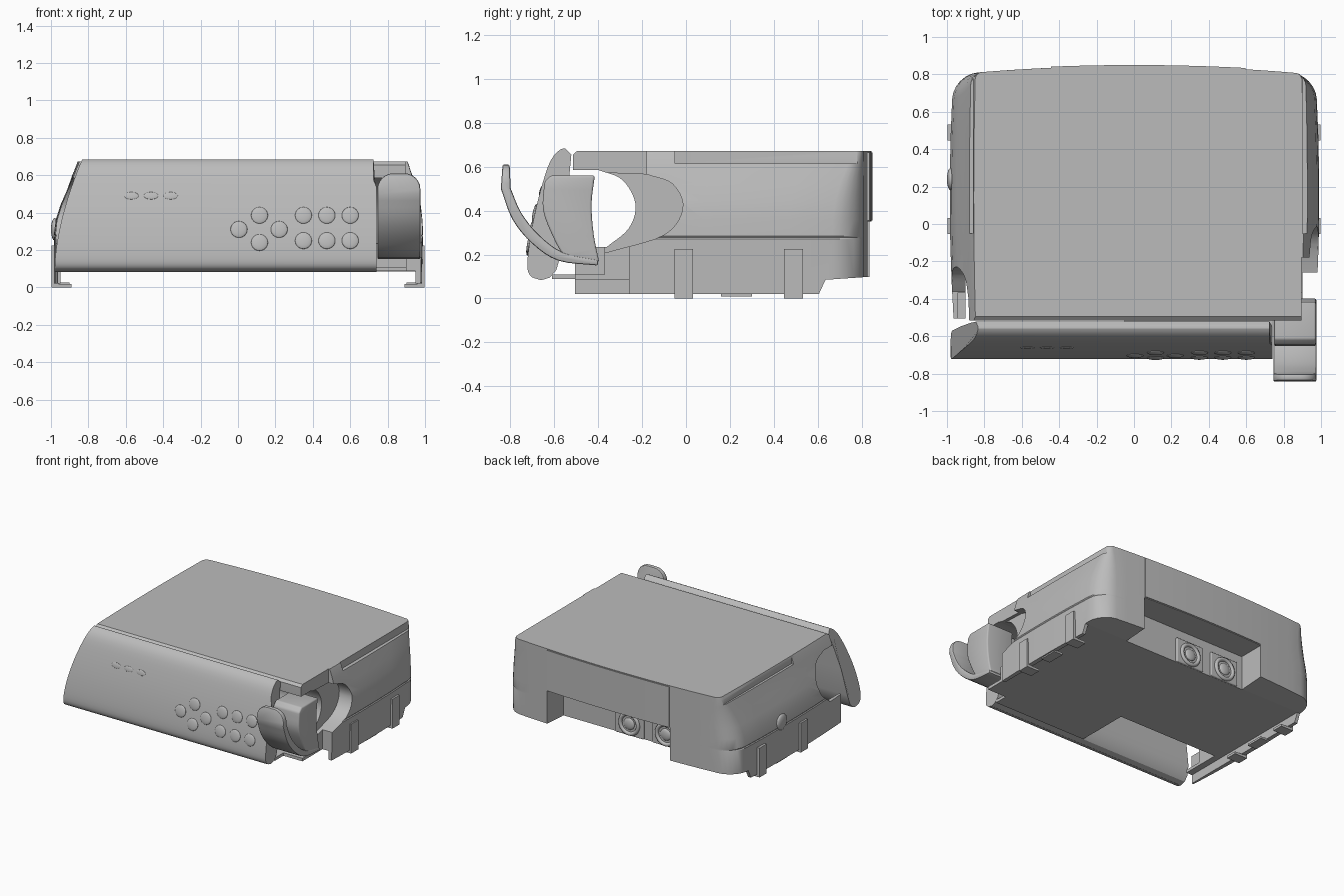
import bpy, bmesh, math
from mathutils import Vector, Matrix

old = bpy.data.objects.get("Cube")
if old:
    bpy.data.objects.remove(old)

grey = bpy.data.materials.new("neutral grey")
grey.use_nodes = True
grey.diffuse_color = (0.5, 0.5, 0.5, 1)
grey.node_tree.nodes["Principled BSDF"].inputs["Base Color"].default_value = (0.5, 0.5, 0.5, 1)


def finish(bm, name):
    bmesh.ops.recalc_face_normals(bm, faces=bm.faces)
    me = bpy.data.meshes.new(name)
    bm.to_mesh(me)
    bm.free()
    ob = bpy.data.objects.new(name, me)
    bpy.context.collection.objects.link(ob)
    me.materials.append(grey)
    return ob


def activate(ob):
    bpy.ops.object.select_all(action='DESELECT')
    ob.select_set(True)
    bpy.context.view_layer.objects.active = ob


def smooth(ob, angle=35):
    activate(ob)
    bpy.ops.object.shade_smooth_by_angle(angle=math.radians(angle))
    return ob


def bevel(ob, width, segments=3):
    mod = ob.modifiers.new("soft edges", 'BEVEL')
    mod.width, mod.segments, mod.limit_method = width, segments, 'ANGLE'
    mod.angle_limit = math.radians(40)
    activate(ob)
    bpy.ops.object.modifier_apply(modifier=mod.name)
    return ob


def prism(name, pts, left, right):
    """Extrude a y-z profile along x; the ends may depend on z."""
    bm = bmesh.new()
    ends = [[bm.verts.new((f(z) if callable(f) else f, y, z)) for y, z in pts] for f in (left, right)]
    for i in range(len(pts)):
        j = (i + 1) % len(pts)
        bm.faces.new((ends[0][i], ends[0][j], ends[1][j], ends[1][i]))
    bm.faces.new(ends[0])
    bm.faces.new(ends[1][::-1])
    return finish(bm, name)


def box(name, x, y, z):
    return prism(name, [(y[0], z[0]), (y[1], z[0]), (y[1], z[1]), (y[0], z[1])], x[0], x[1])


def spline(pts, steps=4):
    """Smooth open path through the points."""
    p = [Vector(q) for q in pts]
    p = [2 * p[0] - p[1]] + p + [2 * p[-1] - p[-2]]
    out = []
    for a, b, c, d in zip(p, p[1:], p[2:], p[3:]):
        for k in range(steps):
            t = k / steps
            out.append(0.5 * (2 * b + (c - a) * t + (2 * a - 5 * b + 4 * c - d) * t ** 2
                              + (3 * b - a - 3 * c + d) * t ** 3))
    return [tuple(q) for q in out + [p[-2]]]


def cut(ob, cutter):
    mod = ob.modifiers.new("cut", 'BOOLEAN')
    mod.operation, mod.solver, mod.object = 'DIFFERENCE', 'EXACT', cutter
    activate(ob)
    bpy.ops.object.modifier_apply(modifier=mod.name)
    bpy.data.objects.remove(cutter)


def disc(name, centre, normal, radius, depth):
    """Shallow rounded button facing along the normal."""
    bm = bmesh.new()
    bmesh.ops.create_uvsphere(bm, u_segments=24, v_segments=16, radius=1)
    rot = Vector((0, 0, 1)).rotation_difference(Vector(normal)).to_matrix().to_4x4()
    bm.transform(Matrix.Translation(centre) @ rot @ Matrix.Diagonal((*radius, depth, 1)))
    return smooth(finish(bm, name), 60)


# Main housing: stacked plan outlines with bowed back and sides
def outline(xl, xr, front, r, bulge):
    back, pts = 0.8, []
    pts += [(xr, front + (back - r - front) * i / 6) for i in range(6)]
    for cx, start in ((xr - r, 0), (xl + r, 90)):
        for i in range(7):
            a = math.radians(start + 15 * i)
            pts.append((cx + r * math.cos(a), back - r + r * math.sin(a)))
        if start == 0:
            pts += [(xr - r + (xl - xr + 2 * r) * i / 20, back) for i in range(1, 20)]
    pts += [(xl, back - r + (front - back + r) * i / 6) for i in range(1, 7)]
    out = []
    for x, y in pts:
        side = x / 0.95
        out.append((x + bulge * side * (1 - ((y - 0.15) / 0.65) ** 2),
                    y + 0.045 * (1 - side ** 2) * max(0, y / back)))
    return out


levels = [(0.02, -0.965, 0.965, -0.505, 0.13), (0.27, -0.965, 0.97, -0.505, 0.13),
          (0.277, -0.96, 0.965, -0.5, 0.13), (0.284, -0.965, 0.97, -0.505, 0.13),
          (0.36, -0.955, 0.966, -0.51, 0.13), (0.44, -0.93, 0.957, -0.51, 0.12),
          (0.52, -0.905, 0.942, -0.51, 0.1), (0.6, -0.877, 0.922, -0.515, 0.07),
          (0.655, -0.856, 0.905, -0.515, 0.04), (0.672, -0.848, 0.897, -0.495, 0.035)]
bm = bmesh.new()
rings = []
for z, xl, xr, front, r in levels:
    bulge = 0.02 if z < 0.5 else 0.01
    rings.append([bm.verts.new((x, y, z)) for x, y in outline(xl, xr, front, r, bulge)])
for a, b in zip(rings, rings[1:]):
    for i in range(len(a)):
        j = (i + 1) % len(a)
        bm.faces.new((a[i], a[j], b[j], b[i]))
bm.faces.new(rings[0][::-1])
bm.faces.new(rings[-1])
housing = finish(bm, "housing")

# Hand opening running across the front, and the wider scoop on the left side
arch = spline([(-0.4, 0.585), (-0.29, 0.54), (-0.23, 0.43), (-0.26, 0.32), (-0.36, 0.235)], 5)
cut(housing, prism("cutter", [(-0.7, 0.585)] + arch + [(-0.7, 0.235)], -1.2, 1.2))
scoop = spline([(-0.18, 0.565), (-0.06, 0.52), (-0.015, 0.41), (-0.1, 0.29), (-0.36, 0.21)], 5)
cut(housing, prism("cutter", [(-0.7, 0.585)] + scoop + [(-0.7, 0.21)], 0.87, 1.2))
cut(housing, box("cutter", (0.895, 1.2), (-0.7, -0.18), (0.3, 0.8)))
cut(housing, box("cutter", (0.9, 1.2), (-0.7, -0.26), (-0.1, 0.4)))
# Thin floor under the hand opening
cut(housing, box("cutter", (-0.945, 1.2), (-0.7, -0.37), (0.11, 0.4)))
# Grooves along the top side edges
cut(housing, box("cutter", (0.9, 1.2), (-0.05, 0.78), (0.615, 0.8)))
cut(housing, box("cutter", (-1.2, -0.862), (-0.05, 0.78), (0.615, 0.8)))
# Raised underside between thin side skirts, raised rear corners
cut(housing, box("cutter", (-0.95, 0.95), (-0.7, 0.64), (-0.1, 0.087)))
cut(housing, prism("cutter", [(0.6, -0.1), (0.605, 0.02), (0.635, 0.085), (1, 0.11), (1, -0.1)], -1.2, 1.2))
# Connector recess and front notch in the floor
cut(housing, box("cutter", (-0.45, 0.6), (0.63, 1.2), (-0.1, 0.35)))
cut(housing, box("cutter", (-0.9, -0.05), (-0.7, -0.2), (-0.1, 0.3)))
smooth(housing, 28)

# Floor lip reaching the front panel
box("floor_lip", (-0.05, 0.74), (-0.61, -0.5), (0.088, 0.11))

# Rear cover plate and the two connectors under it
bm = bmesh.new()
edge = [(-0.445 + 1.04 * i / 10) for i in range(11)]
faces = [[bm.verts.new((x, 0.85 - 0.04 * (x / 0.95) ** 2 - d, z)) for x in edge]
         for d, z in ((0.03, 0.355), (0, 0.355), (0, 0.665), (0.03, 0.665))]
for k in range(4):
    a, b = faces[k], faces[(k + 1) % 4]
    for i in range(10):
        bm.faces.new((a[i], a[i + 1], b[i + 1], b[i]))
bm.faces.new([f[0] for f in faces])
bm.faces.new([f[-1] for f in faces])
smooth(finish(bm, "rear_cover"))
for n, x in enumerate((0.03, -0.28)):
    bevel(box(f"connector_block_{n}", (x - 0.12, x + 0.12), (0.58, 0.645), (0.088, 0.28)), 0.008)
    bpy.ops.mesh.primitive_torus_add(major_radius=0.075, minor_radius=0.015, major_segments=32,
                                     minor_segments=8, location=(x, 0.645, 0.18), rotation=(math.pi / 2, 0, 0))
    ring = bpy.context.object
    ring.name = f"connector_ring_{n}"
    ring.data.materials.append(grey)
    smooth(ring, 60)
    disc(f"connector_plug_{n}", (x, 0.645, 0.18), (0, 1, 0), (0.045, 0.045), 0.015)

# Sloped front panel with slanted right end
front_path = spline([(-0.66, 0.083), (-0.71, 0.105), (-0.722, 0.17), (-0.7, 0.33), (-0.66, 0.5),
                     (-0.615, 0.63), (-0.56, 0.683), (-0.522, 0.655)])
back_path = [(-0.53, 0.57), (-0.55, 0.4), (-0.57, 0.2), (-0.59, 0.13), (-0.62, 0.095)]
smooth(prism("front_panel", front_path + back_path,
             lambda z: -0.98 + 0.145 * (max(0, z - 0.1) / 0.58) ** 1.7,
             lambda z: 0.74 if z < 0.56 else 0.725), 30)


def panel_y(z):
    for (y0, z0), (y1, z1) in zip(front_path[5:], front_path[6:]):
        if z0 <= z <= z1:
            return y0 + (y1 - y0) * (z - z0) / (z1 - z0)
    return -0.7


# Keypad and indicator buttons
keys = [(0.005, 0.31), (0.115, 0.24), (0.115, 0.385), (0.22, 0.31)]
keys += [(x, z) for x in (0.35, 0.475, 0.6) for z in (0.25, 0.385)]
for n, (x, z) in enumerate(keys):
    disc(f"key_{n}", (x, panel_y(z), z), (0, -0.98, 0.18), (0.045, 0.045), 0.01)
for n, x in enumerate((-0.57, -0.465, -0.36)):
    disc(f"indicator_{n}", (x, panel_y(0.49), 0.49), (0, -0.97, 0.24), (0.038, 0.02), 0.004)

# Hook beside the panel: curved arm with rounded tip, plus its mounting block
outer = [(-0.835, 0.61)] + spline([(-0.843, 0.5), (-0.79, 0.36), (-0.7, 0.25), (-0.58, 0.172), (-0.4, 0.15)])
inner = spline([(-0.4, 0.175), (-0.56, 0.21), (-0.67, 0.29), (-0.75, 0.39), (-0.798, 0.5)]) + [(-0.803, 0.61)]
arm = prism("hook_arm", outer + inner, 0.745, 0.975)
bm = bmesh.new()
bm.from_mesh(arm.data)
tips = [e for e in bm.edges if all(v.co.z > 0.6 for v in e.verts) and e.calc_length() < 0.1]
bmesh.ops.bevel(bm, geom=tips, offset=0.085, segments=6, profile=0.5, affect='EDGES')
bm.to_mesh(arm.data)
bm.free()
smooth(bevel(arm, 0.008, 2))
block_front = spline([(-0.55, 0.18), (-0.6, 0.27), (-0.65, 0.4), (-0.645, 0.53)])
block_back = spline([(-0.415, 0.56), (-0.43, 0.43), (-0.42, 0.29), (-0.395, 0.165)])
smooth(bevel(prism("hook_block", block_front + [(-0.615, 0.56)] + block_back, 0.75, 0.972), 0.01))

# Side clips with inward lips, small side tabs and the round side knob
for s, side in ((1, "left"), (-1, "right")):
    for n, y in enumerate((-0.01, 0.49)):
        a, b = y - 0.043, y + 0.043
        box(f"{side}_clip_{n}", sorted((s * 0.96, s * 0.998)), (a, b), (0, 0.225))
        box(f"{side}_clip_lip_{n}", sorted((s * 0.89, s * 0.985)), (a, b), (0, 0.018))
    box(f"{side}_tab", sorted((s * 0.9, s * 0.975)), (0.16, 0.3), (0.01, 0.025))
disc("side_knob", (-0.98, 0.24, 0.31), (-1, 0, 0), (0.06, 0.06), 0.02)
